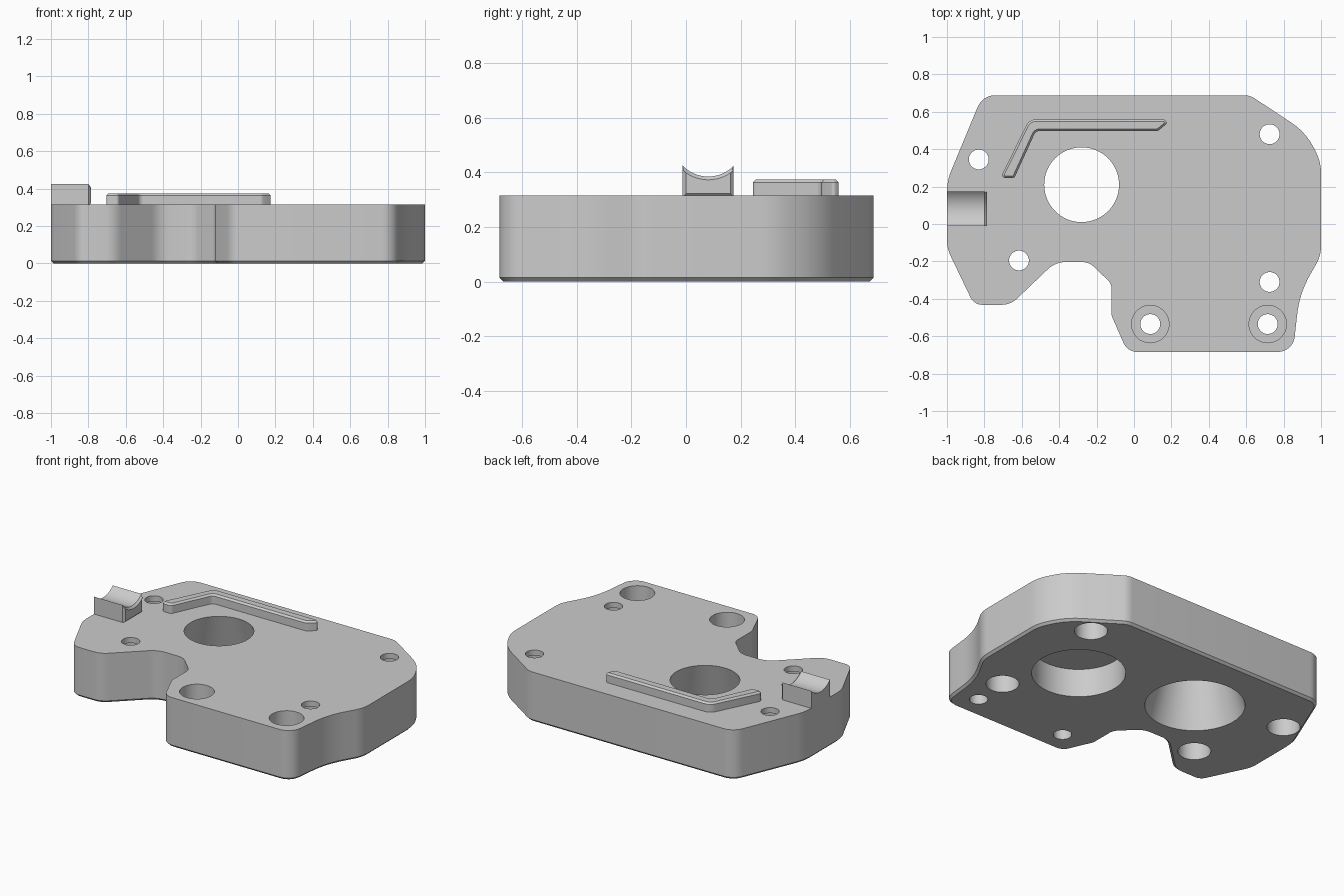
import bpy
import bmesh
import math
from mathutils import Vector

default_cube = bpy.data.objects.get("Cube")
if default_cube:
    bpy.data.objects.remove(default_cube, do_unlink=True)

TOP = 0.315

gray = bpy.data.materials.new("plain_gray")
gray.use_nodes = True
gray.diffuse_color = (0.6, 0.6, 0.6, 1)
gray.node_tree.nodes["Principled BSDF"].inputs["Base Color"].default_value = (0.6, 0.6, 0.6, 1)


def rounded(corners, segments=8):
    """Turn (x, y, radius) corners into an outline with round fillets."""
    points = []
    for i, (x, y, radius) in enumerate(corners):
        corner = Vector((x, y))
        before = (Vector(corners[i - 1][:2]) - corner).normalized()
        after = (Vector(corners[(i + 1) % len(corners)][:2]) - corner).normalized()
        half = before.angle(after) / 2
        start = corner + before * radius / math.tan(half)
        end = corner + after * radius / math.tan(half)
        centre = corner + (before + after).normalized() * radius / math.sin(half)
        a, b = start - centre, end - centre
        turn = math.pi - 2 * half
        for k in range(segments + 1):
            t = k / segments
            arm = (a * math.sin((1 - t) * turn) + b * math.sin(t * turn)) / math.sin(turn)
            points.append(centre + arm)
    return points


def make_object(name, bm):
    bmesh.ops.recalc_face_normals(bm, faces=bm.faces)
    mesh = bpy.data.meshes.new(name)
    bm.to_mesh(mesh)
    bm.free()
    mesh.materials.append(gray)
    obj = bpy.data.objects.new(name, mesh)
    bpy.context.collection.objects.link(obj)
    return obj


def prism(points, direction):
    bm = bmesh.new()
    face = bm.faces.new([bm.verts.new(p) for p in points])
    new = bmesh.ops.extrude_face_region(bm, geom=[face])["geom"]
    moved = [v for v in new if isinstance(v, bmesh.types.BMVert)]
    bmesh.ops.translate(bm, verts=moved, vec=direction)
    bmesh.ops.recalc_face_normals(bm, faces=bm.faces)
    return bm


def chamfer(bm, axis, level, width):
    """Chamfer every edge lying in the plane axis = level."""
    edges = [e for e in bm.edges if all(abs(v.co[axis] - level) < 1e-5 for v in e.verts)]
    bmesh.ops.bevel(bm, geom=edges, offset=width, segments=1, affect='EDGES')


def add_lathe(bm, x, y, profile, sides=48):
    """Add a solid of revolution made from (radius, z) steps, bottom to top."""
    rings = []
    for radius, z in profile:
        rings.append([bm.verts.new((x + radius * math.cos(math.tau * k / sides),
                                    y + radius * math.sin(math.tau * k / sides), z))
                      for k in range(sides)])
    for low, high in zip(rings, rings[1:]):
        for k in range(sides):
            n = (k + 1) % sides
            bm.faces.new((low[k], low[n], high[n], high[k]))
    bm.faces.new(rings[0][::-1])
    bm.faces.new(rings[-1])


def smooth(obj):
    bpy.ops.object.select_all(action='DESELECT')
    obj.select_set(True)
    bpy.context.view_layer.objects.active = obj
    bpy.ops.object.shade_smooth_by_angle(angle=math.radians(25))


# Main plate with a chamfered underside
outline = rounded([
    (-0.81, 0.688, 0.1), (0.62, 0.688, 0.1), (0.92, 0.49, 0.35), (1, 0.33, 0.25),
    (1, -0.17, 0.2), (0.885, -0.37, 0.55), (0.85, -0.684, 0.09), (-0.035, -0.684, 0.08),
    (-0.12, -0.49, 0.05), (-0.12, -0.32, 0.06), (-0.24, -0.203, 0.1), (-0.42, -0.203, 0.14),
    (-0.66, -0.432, 0.12), (-0.855, -0.432, 0.07), (-1, -0.13, 0.2), (-1, 0.23, 0.3)])
bm = prism([(p.x, p.y, 0) for p in outline], (0, 0, TOP))
chamfer(bm, 2, 0, 0.014)
plate = make_object("housing_plate", bm)

# Hole cutters: tapered bore, blind pocket, counterbores from below and above
bm = bmesh.new()
slope = 0.088 / TOP
over = 0.05
add_lathe(bm, -0.28, 0.21, [(0.288 + slope * over, -over), (0.2 - slope * over, TOP + over)], 64)
add_lathe(bm, 0.47, 0.066, [(0.27, -over), (0.27, 0.18)], 64)
for x, y in ((-0.83, 0.345), (-0.615, -0.195), (0.725, 0.48), (0.725, -0.31)):
    add_lathe(bm, x, y, [(0.095, -over), (0.095, 0.28), (0.053, 0.28), (0.053, TOP + over)])
for x, y in ((0.087, -0.535), (0.715, -0.535)):
    add_lathe(bm, x, y, [(0.053, -over), (0.053, 0.09), (0.1, 0.09), (0.1, TOP + over)])
cutter = make_object("hole_cutter", bm)
cutter.hide_render = True

cut = plate.modifiers.new("holes", 'BOOLEAN')
cut.operation = 'DIFFERENCE'
cut.solver = 'EXACT'
cut.object = cutter
bpy.context.view_layer.objects.active = plate
bpy.ops.object.modifier_apply(modifier=cut.name)
bpy.data.objects.remove(cutter, do_unlink=True)
smooth(plate)

# Raised bent rib
rib_outline = rounded([
    (-0.715, 0.245, 0.018), (-0.64, 0.245, 0.018), (-0.525, 0.497, 0.03), (0.128, 0.497, 0.03),
    (0.18, 0.54, 0.012), (0.162, 0.56, 0.012), (-0.56, 0.56, 0.06)], 5)
bm = prism([(p.x, p.y, TOP - 0.005) for p in rib_outline], (0, 0, 0.065))
chamfer(bm, 2, TOP + 0.06, 0.011)
smooth(make_object("bent_rib", bm))

# Cradle block with a hollow round top
near, far, high, sag = -0.012, 0.175, 0.425, 0.04
half = (far - near) / 2
radius = (half ** 2 + sag ** 2) / (2 * sag)
sweep = math.asin(half / radius)
mid = (near + far) / 2
profile = [(-1, near, TOP - 0.005), (-1, far, TOP - 0.005)]
for k in range(17):
    a = sweep * (1 - k / 8)
    profile.append((-1, mid + radius * math.sin(a), high - sag + radius * (1 - math.cos(a))))
bm = prism(profile, (0.213, 0, 0))
chamfer(bm, 0, -0.787, 0.012)
smooth(make_object("cradle_block", bm))
